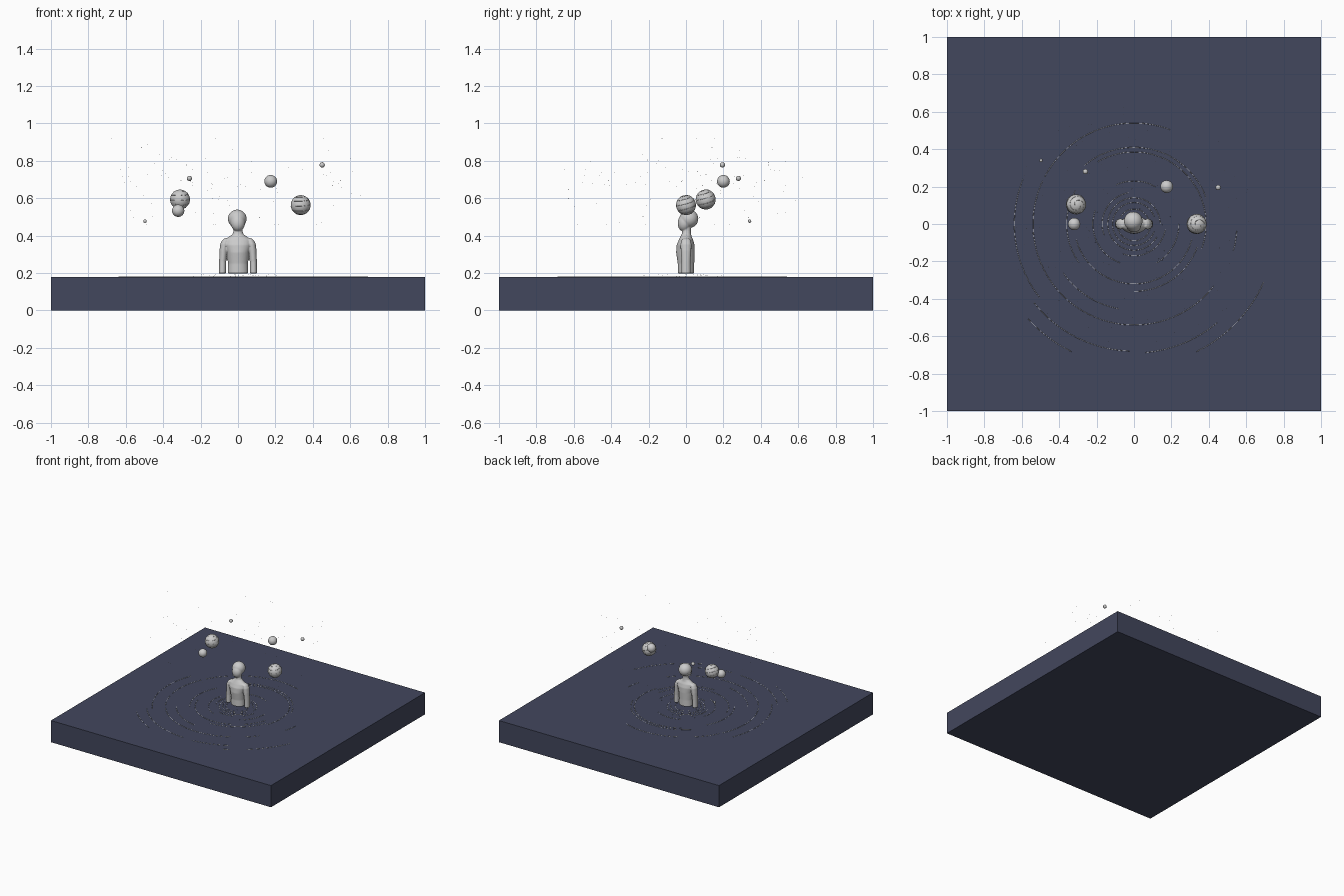
import bpy, bmesh, math, random
from mathutils import Matrix, Vector, Euler

if "Cube" in bpy.data.objects:
    bpy.data.objects.remove(bpy.data.objects["Cube"])

random.seed(7)


def add_mesh(name, bm, smooth=True):
    bmesh.ops.recalc_face_normals(bm, faces=bm.faces)
    me = bpy.data.meshes.new(name)
    bm.to_mesh(me)
    bm.free()
    for p in me.polygons:
        p.use_smooth = smooth
    ob = bpy.data.objects.new(name, me)
    bpy.context.collection.objects.link(ob)
    return ob


def loft(bm, sections, n=28):
    """Closed loft of horizontal ellipses: (x, y, z, rx, ry)."""
    rings = []
    for x, y, z, rx, ry in sections:
        rings.append([bm.verts.new((x + rx * math.cos(2 * math.pi * i / n),
                                    y + ry * math.sin(2 * math.pi * i / n), z))
                      for i in range(n)])
    for a, b in zip(rings, rings[1:]):
        for i in range(n):
            j = (i + 1) % n
            bm.faces.new((a[i], a[j], b[j], b[i]))
    bm.faces.new(rings[0][::-1])
    bm.faces.new(rings[-1])


def ellipsoid(bm, loc, radii, rot=(0, 0, 0)):
    m = Matrix.LocRotScale(Vector(loc), Euler(rot), Vector(radii))
    bmesh.ops.create_uvsphere(bm, u_segments=32, v_segments=20, radius=1, matrix=m)


def add_lines(name, paths, radius):
    cu = bpy.data.curves.new(name, 'CURVE')
    cu.dimensions = '3D'
    cu.bevel_depth = radius
    cu.bevel_resolution = 0
    cu.use_fill_caps = True
    for pts in paths:
        s = cu.splines.new('POLY')
        s.points.add(len(pts) - 1)
        for p, co in zip(s.points, pts):
            p.co = (*co, 1)
    ob = bpy.data.objects.new(name, cu)
    bpy.context.collection.objects.link(ob)
    return ob


# Water slab
mat = bpy.data.materials.new("deep_water")
mat.diffuse_color = (0.055, 0.063, 0.11, 1)
mat.use_nodes = True
mat.node_tree.nodes["Principled BSDF"].inputs["Base Color"].default_value = mat.diffuse_color
bm = bmesh.new()
bmesh.ops.create_cube(bm, size=1, matrix=Matrix.Translation((0, 0, 0.089)) @ Matrix.Diagonal((2, 2, 0.178, 1)))
water = add_mesh("water_slab", bm, smooth=False)
water.data.materials.append(mat)

# Standing figure: torso, neck, arms and head, fused into one smooth skin
bm = bmesh.new()
loft(bm, [(0, 0, 0.198, 0.055, 0.044), (0, 0, 0.25, 0.053, 0.044),
          (0, -0.003, 0.31, 0.060, 0.050), (0, -0.002, 0.35, 0.072, 0.048),
          (0, 0, 0.378, 0.070, 0.038), (0, 0, 0.394, 0.048, 0.030),
          (0, 0.002, 0.408, 0.029, 0.025), (0, 0.003, 0.425, 0.024, 0.023),
          (0, 0.006, 0.46, 0.023, 0.023)])
for s in (-1, 1):
    loft(bm, [(s * 0.083, 0, 0.198, 0.019, 0.024), (s * 0.082, 0, 0.26, 0.019, 0.024),
              (s * 0.078, 0, 0.32, 0.021, 0.028), (s * 0.073, 0, 0.355, 0.022, 0.029),
              (s * 0.066, 0, 0.376, 0.018, 0.025), (s * 0.060, 0, 0.386, 0.010, 0.015)])
ellipsoid(bm, (-0.004, 0.016, 0.490), (0.050, 0.050, 0.049), (0, 0, 0.3))
ellipsoid(bm, (-0.001, -0.008, 0.470), (0.039, 0.036, 0.048), (-0.15, 0, 0.2))
figure = add_mesh("figure", bm)
rem = figure.modifiers.new("fuse", 'REMESH')
rem.mode = 'VOXEL'
rem.voxel_size = 0.0035
rem.use_smooth_shade = True
sm = figure.modifiers.new("soften", 'SMOOTH')
sm.factor = 0.5
sm.iterations = 4

# Floating planets and moons
BODIES = [("planet_left", (-0.31, 0.105, 0.593), 0.053, True),
          ("planet_right", (0.335, 0.0, 0.563), 0.053, True),
          ("moon_left", (-0.32, 0.0, 0.533), 0.033, False),
          ("moon_right", (0.175, 0.2, 0.69), 0.034, False),
          ("small_moon_right", (0.45, 0.195, 0.778), 0.014, False),
          ("small_moon_left", (-0.26, 0.28, 0.706), 0.014, False),
          ("small_moon_back", (-0.497, 0.34, 0.477), 0.009, False)]
for name, loc, r, banded in BODIES:
    bm = bmesh.new()
    ellipsoid(bm, loc, (r, r, r))
    add_mesh(name, bm)
    if banded:  # thin swirling cloud bands hugging the surface
        tilt = Euler((0.1, 0.15, 0)).to_matrix()
        paths = []
        for k in range(2):
            pts = []
            for i in range(121):
                t = i / 120
                lat = math.radians(-75 + 150 * t)
                a = 2 * math.pi * 2.5 * t + math.pi * k
                d = Vector((math.cos(lat) * math.cos(a), math.cos(lat) * math.sin(a), math.sin(lat)))
                pts.append(Vector(loc) + tilt @ d * r)
            paths.append(pts)
        add_lines(name + "_bands", paths, 0.0012)

# Broken ripple arcs on the water: radius, start and end in degrees
RIPPLES = [(0.54, 69, 152), (0.64, 158, 218), (0.54, 155, 322), (0.68, 218, 268),
           (0.76, 222, 244), (0.76, 296, 336), (0.69, 275, 310), (0.41, 20, 130),
           (0.385, -20, 120), (0.36, 150, 215), (0.36, 270, 340), (0.32, 195, 345),
           (0.55, 345, 356), (0.46, 215, 260), (0.23, 60, 115), (0.22, 160, 250),
           (0.24, 300, 360), (0.17, 100, 200), (0.17, 250, 350), (0.14, 0, 330),
           (0.115, 20, 340), (0.09, 180, 360), (0.08, 10, 150)]
arcs = []
for r, a0, a1 in RIPPLES:
    n = max(6, int((a1 - a0) / 3))
    arcs.append([(r * math.cos(math.radians(a0 + (a1 - a0) * i / n)),
                  r * math.sin(math.radians(a0 + (a1 - a0) * i / n)), 0.179)
                 for i in range(n + 1)])
add_lines("ripples", arcs, 0.0013)

# Dust of tiny stars in a flattened cloud
bm = bmesh.new()
for _ in range(130):
    a = random.uniform(0, 2 * math.pi)
    d = 0.68 * math.sqrt(random.uniform(0.08, 1))
    p = (d * math.cos(a), d * math.sin(a), min(0.92, max(0.46, random.gauss(0.68, 0.12))))
    bmesh.ops.create_icosphere(bm, subdivisions=1, radius=random.uniform(0.001, 0.002),
                               matrix=Matrix.Translation(p))
add_mesh("star_dust", bm)

# Droplets around the waist
bm = bmesh.new()
for _ in range(45):
    a, d = random.uniform(0, 2 * math.pi), random.uniform(0.07, 0.25)
    p = (d * math.cos(a), d * math.sin(a), random.uniform(0.181, 0.195))
    bmesh.ops.create_icosphere(bm, subdivisions=1, radius=0.0012, matrix=Matrix.Translation(p))
add_mesh("droplets", bm)
